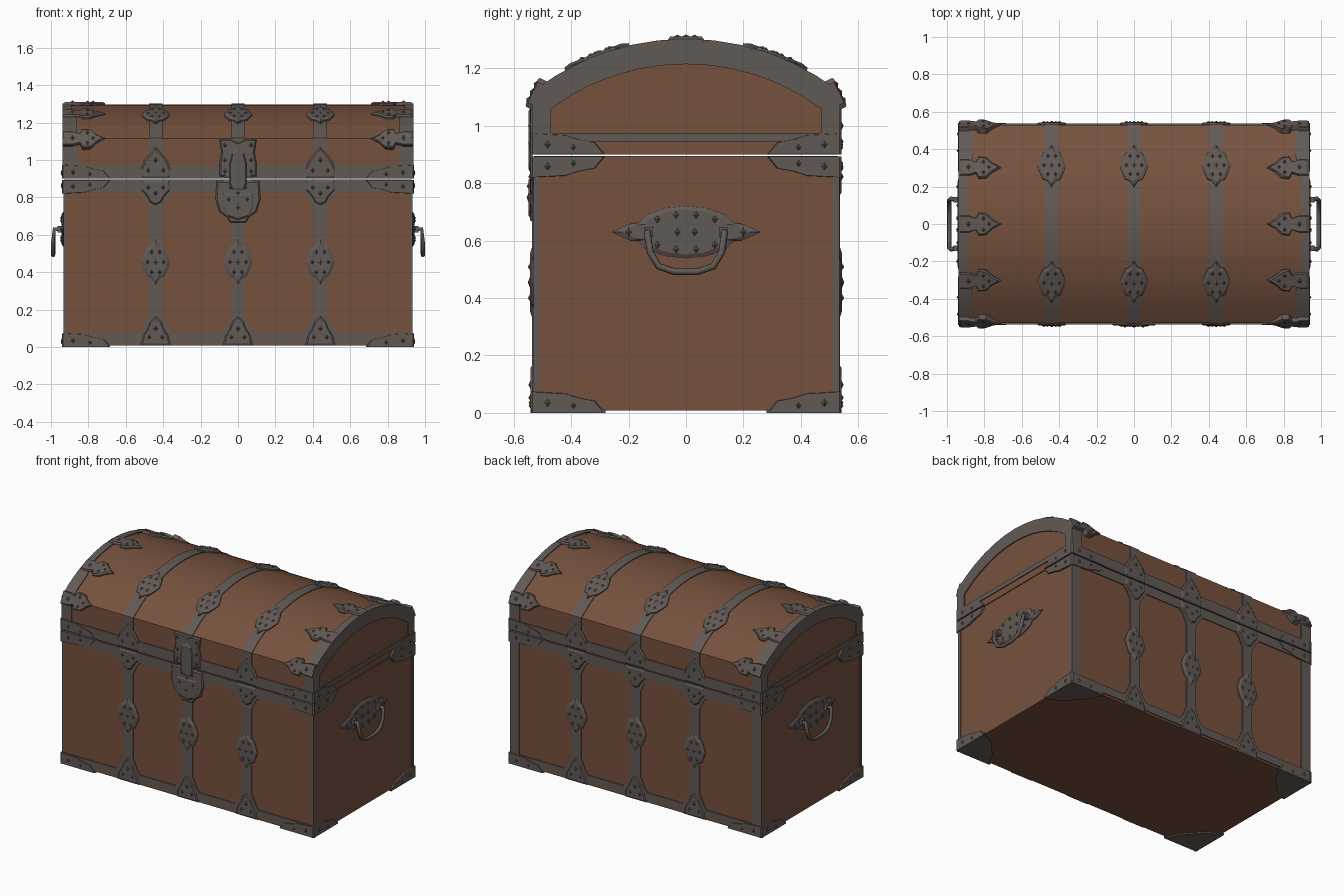
import bpy, bmesh, math
from mathutils import Vector

if "Cube" in bpy.data.objects:
    bpy.data.objects.remove(bpy.data.objects["Cube"])


def material(name, rgb):
    m = bpy.data.materials.new(name)
    m.diffuse_color = (*rgb, 1)
    m.use_nodes = True
    m.node_tree.nodes["Principled BSDF"].inputs["Base Color"].default_value = m.diffuse_color
    return m


WOOD = material("brown_wood", (0.180, 0.083, 0.048))
IRON = material("grey_iron", (0.121, 0.101, 0.092))
X, Y, Z = Vector((1, 0, 0)), Vector((0, 1, 0)), Vector((0, 0, 1))
HX, HY = 0.93, 0.53                       # half length and half depth
LOW, EDGE, TOP = 0.90, 1.115, 1.297       # lid underside, eaves, crown
SAG = TOP - EDGE
R = (HY ** 2 + SAG ** 2) / (2 * SAG)
ZC = TOP - R


def finish(name, bm, mat, mirror="", smooth=False):
    bmesh.ops.recalc_face_normals(bm, faces=bm.faces)
    me = bpy.data.meshes.new(name)
    bm.to_mesh(me)
    bm.free()
    me.materials.append(mat)
    if smooth:
        me.shade_smooth()
        me.set_sharp_from_angle(angle=math.radians(30))
    ob = bpy.data.objects.new(name, me)
    bpy.context.collection.objects.link(ob)
    add_mirror(ob, mirror)
    return ob


def add_mirror(ob, axes):
    if axes:
        mod = ob.modifiers.new("mirror", "MIRROR")
        mod.use_axis = ("X" in axes, "Y" in axes, False)
        mod.use_mirror_merge = False


def box(name, x, y, z, mat, mirror=""):
    bm = bmesh.new()
    bmesh.ops.create_cube(bm, size=1)
    for v in bm.verts:
        v.co = [a[0] + (c + 0.5) * (a[1] - a[0]) for a, c in zip((x, y, z), v.co)]
    return finish(name, bm, mat, mirror)


def sweep(name, rings, mat, mirror="", smooth=False):
    """Skin closed rings of points, with caps at both ends."""
    bm = bmesh.new()
    vs = [[bm.verts.new(p) for p in ring] for ring in rings]
    n = len(vs[0])
    for a, b in zip(vs, vs[1:]):
        for i in range(n):
            j = (i + 1) % n
            bm.faces.new((a[i], a[j], b[j], b[i]))
    bm.faces.new(vs[0])
    bm.faces.new(vs[-1])
    return finish(name, bm, mat, mirror, smooth)


def plate(name, o, u, v, outline, t, mirror="", inset=1.0, sink=0.006, studs=()):
    """Raised plate with a sloped rim; studs are (u, v, radius) pyramids."""
    o, n = Vector(o), u.cross(v)
    bm = bmesh.new()
    cu = sum(p[0] for p in outline) / len(outline)
    cv = sum(p[1] for p in outline) / len(outline)

    def ring(s, d):
        return [bm.verts.new(o + u * (cu + (a - cu) * s) + v * (cv + (b - cv) * s) + n * d)
                for a, b in outline]
    rings = [ring(1, -sink), ring(1, t * 0.4), ring(inset, t)]
    for a, b in zip(rings, rings[1:]):
        for i in range(len(a)):
            j = (i + 1) % len(a)
            bm.faces.new((a[i], a[j], b[j], b[i]))
    bm.faces.new(rings[0])
    bm.faces.new(rings[-1])
    for su, sv, r in studs:
        c = o + u * su + v * sv
        base = [bm.verts.new(c + n * (t - 0.003) + u * r * math.cos(k * math.pi / 2)
                             + v * r * 1.3 * math.sin(k * math.pi / 2)) for k in range(4)]
        tip = bm.verts.new(c + n * (t + 0.007))
        bm.faces.new(base)
        for i in range(4):
            bm.faces.new((base[i], base[(i + 1) % 4], tip))
    return finish(name, bm, IRON, mirror)


def both(half):
    """Outline symmetric about the v axis, from its right half."""
    return half + [(-a, b) for a, b in reversed(half) if a > 0]


def medallion(w, h):
    q = [(0, h), (0.28 * w, 0.72 * h), (0.62 * w, 0.62 * h), (0.86 * w, 0.28 * h), (w, 0)]
    return both(q + [(a, -b) for a, b in reversed(q[:-1])])


def ring_studs(w, h, n=6):
    return [(0.55 * w * math.cos(2 * math.pi * k / n), 0.5 * h * math.sin(2 * math.pi * k / n), 0.013)
            for k in range(n)] + [(0, 0, 0.02)]


# Lid profile: (y, z) points with outward normals
prof = [((-HY, LOW), (-1, 0))]
A = math.asin(HY / R)
for i in range(13):
    a = -A + 2 * A * i / 12
    nrm = (math.sin(a), math.cos(a)) if 0 < i < 12 else (math.copysign(1, a), 0.5)
    prof.append(((R * math.sin(a), ZC + R * math.cos(a)), nrm))
prof.append(((HY, LOW), (1, 0)))


def on_lid(x, i, d):
    (y, z), (ny, nz) = prof[i]
    return (x, y + ny * d, z + nz * d)


# Wooden body and domed lid
box("body", (-HX, HX), (-HY, HY), (0.008, 0.895), WOOD)
sweep("lid", [[on_lid(x, i, 0) for i in range(len(prof))] for x in (-HX, HX)], WOOD, smooth=True)

# Iron frame round both ends of the lid
rings = []
for i, ((y, z), _) in enumerate(prof):
    iy = y * 0.47 / HY
    iz = LOW if z < 1 else 1.06 + (z - EDGE) * 0.155 / SAG
    xe = 0.862 if abs(y) > 0.36 else 0.89
    rings.append([(0.937, iy, iz), on_lid(0.937, i, 0.006), on_lid(xe, i, 0.006),
                  on_lid(xe, i, -0.01), on_lid(0.92, i, -0.01), (0.92, iy, iz)])
sweep("lid_end_frame", rings, IRON, "X", smooth=True)
box("lid_end_band", (0.92, 0.936), (-0.53, 0.53), (0.945, 0.975), IRON, "X")

# Horizontal bands on front and back
box("lid_lower_band", (-0.935, 0.935), (-0.537, -0.52), (0.90, 0.97), IRON, "Y")
box("body_top_band", (-0.932, 0.932), (-0.536, -0.52), (0.83, 0.893), IRON, "Y")
box("body_bottom_band", (-0.932, 0.932), (-0.536, -0.52), (0.022, 0.075), IRON, "Y")

# Upright edges: thin on the ends, wide on the back
box("end_edge_strip", (0.92, 0.934), (0.51, 0.532), (0.02, 0.89), IRON, "XY")
box("back_edge_strip", (0.865, 0.934), (0.52, 0.535), (0.02, 0.89), IRON, "X")

# Corner mounts at the lid rim, body rim and base
corner = [(0, 0), (0.26, 0), (0.225, 0.042), (0.17, 0.052), (0.12, 0.068), (0, 0.074)]
for label, z, s in (("lid", 0.90, 1), ("body", 0.894, -1), ("base", 0.0, 1)):
    out = [(-a, b * s) for a, b in corner]
    st = [(-0.06, 0.035 * s, 0.015), (-0.15, 0.025 * s, 0.012)]
    plate(label + "_corner_front", (0.942, -HY, z), X, Z, out, 0.011, "XY", 0.96, studs=st)
    plate(label + "_corner_end", (HX, 0.542, z), Y, Z, out, 0.011, "XY", 0.96, studs=st)
plate("bottom_corner", (0.94, 0.54, 0.008), Y, X,
      [(0, 0), (-0.26, 0), (-0.21, -0.10), (-0.10, -0.20), (0, -0.25)], 0.008, "XY")

# Vertical straps with their ornaments
strap = both([(0.10, 0.06), (0.068, 0.10), (0.036, 0.17), (0.036, 0.74), (0.065, 0.80), (0.10, 0.84)])
lid_foot = both([(0.078, 0.0), (0.082, 0.05), (0.06, 0.10), (0.035, 0.13), (0, 0.17)])
body_head = both([(0.078, 0.0), (0.08, -0.05), (0.045, -0.09), (0.03, -0.12), (0, -0.135)])
base_foot = both([(0.08, 0.0), (0.07, 0.05), (0.045, 0.09), (0.03, 0.13), (0, 0.16)])
for label, x, mir in (("side", 0.44, "XY"), ("middle", 0.0, "Y")):
    plate(label + "_body_strap", (x, -HY, 0), X, Z, strap, 0.006, mir)
    plate(label + "_strap_medallion", (x, -HY, 0.455), X, Z, medallion(0.078, 0.125), 0.014, mir,
          0.8, studs=ring_studs(0.078, 0.125))
    plate(label + "_base_foot", (x, -HY, 0.008), X, Z, base_foot, 0.012, mir, 0.85,
          studs=[(-0.035, 0.045, 0.013), (0.035, 0.045, 0.013), (0, 0.09, 0.015)])
    plate(label + "_body_head", (x, -HY, 0.893), X, Z, body_head, 0.012, mir, 0.85,
          studs=[(-0.04, -0.04, 0.013), (0.04, -0.04, 0.013), (0, -0.07, 0.014)])
    plate(label + "_lid_foot", (x, -HY, LOW), X, Z, lid_foot, 0.012, mir, 0.85,
          studs=[(-0.04, 0.045, 0.013), (0.04, 0.045, 0.013), (0, 0.10, 0.015)])
    # straps over the dome
    sweep(label + "_lid_strap",
          [[on_lid(x - 0.036, i, -0.01), on_lid(x - 0.036, i, 0.005),
            on_lid(x + 0.036, i, 0.005), on_lid(x + 0.036, i, -0.01)] for i in range(len(prof))],
          IRON, mir.replace("Y", ""), smooth=True)
    a = math.asin(-0.31 / R)
    plate(label + "_lid_medallion", (x, R * math.sin(a), ZC + R * math.cos(a)), X,
          Vector((0, math.cos(a), -math.sin(a))), medallion(0.075, 0.12), 0.014, mir, 0.8, 0.012,
          studs=ring_studs(0.075, 0.12))

# Spear-shaped mounts pointing inward from the lid ends
half = [(0, 0.045), (-0.05, 0.045), (-0.09, 0.032), (-0.105, 0.062), (-0.145, 0.058), (-0.18, 0.025)]
spear = half + [(-0.225, 0)] + [(a, -b) for a, b in reversed(half)]
st = [(-0.13, 0.03, 0.013), (-0.13, -0.03, 0.013), (-0.05, 0, 0.016), (-0.16, 0, 0.012)]
for label, y, mir in (("crown", 0.0, "X"), ("slope", -0.30, "XY")):
    a = math.asin(y / R)
    plate(label + "_spear", (0.935, y, ZC + R * math.cos(a)), X,
          Vector((0, math.cos(a), -math.sin(a))), spear, 0.014, mir, 0.88, 0.01, studs=st)
n = Vector((0, -0.9, 0.436))
plate("eave_spear", (0.935, -HY, EDGE), X, Vector((0, n.z, -n.y)),
      [(a, b * 0.9) for a, b in spear], 0.008, "XY", 0.88, 0.025, studs=st)

# Lock and hasp on the front
plate("lock_plate", (0, -HY, 0), X, Z,
      both([(0.115, 0.89), (0.12, 0.79), (0.10, 0.725), (0.06, 0.695), (0.04, 0.665)]), 0.013, "", 0.93)
plate("lock_cover", (0, -0.54, 0), X, Z,
      both([(0.08, 0.82), (0.082, 0.75), (0.06, 0.70), (0, 0.68)]), 0.008, "", 0.9,
      studs=[(0, 0.75, 0.02), (0.05, 0.79, 0.012), (-0.05, 0.79, 0.012)])
plate("hasp_plate", (0, -HY, 0), X, Z,
      both([(0, 1.09), (0.045, 1.112), (0.10, 1.11), (0.088, 1.04), (0.10, 0.98), (0.10, 0.91)]),
      0.013, "", 0.92, studs=[(s * 0.07, z, 0.013) for s in (-1, 1) for z in (0.94, 1.0, 1.08)])
plate("hasp", (0, -0.54, 0), X, Z,
      both([(0, 1.06), (0.03, 1.04), (0.045, 0.98), (0.045, 0.87), (0.03, 0.84)]), 0.009, "", 0.9)

# Handle plates, brackets and hanging handles on both ends
q = [(0.26, 0), (0.20, 0.028), (0.165, 0.032), (0.14, 0.06), (0.07, 0.085), (0, 0.092)]
upper = q + [(-a, b) for a, b in reversed(q[:-1])]
plate("handle_plate", (HX, 0, 0.63), Y, Z, upper + [(a, -b) for a, b in reversed(upper[1:-1])],
      0.014, "X", 0.85,
      studs=[(s * y, z, 0.015) for s in (-1, 1) for y, z in
             ((0.20, 0), (0.10, 0.045), (0.10, -0.045), (0.035, 0.06), (0.035, -0.06), (0.03, 0))])
box("handle_bracket", (0.93, 0.965), (0.115, 0.145), (0.612, 0.648), IRON, "XY")
cu = bpy.data.curves.new("handle", "CURVE")
cu.dimensions, cu.bevel_depth, cu.bevel_resolution, cu.use_fill_caps = "3D", 0.012, 1, True
path = [(0.94, 0.13, 0.63), (0.982, 0.135, 0.63), (0.988, 0.125, 0.56), (0.988, 0.095, 0.51),
        (0.988, 0.04, 0.492)]
path += [(x, -y, z) for x, y, z in reversed(path)]
sp = cu.splines.new("POLY")
sp.points.add(len(path) - 1)
for p, c in zip(sp.points, path):
    p.co = (*c, 1)
cu.materials.append(IRON)
handle = bpy.data.objects.new("handle", cu)
bpy.context.collection.objects.link(handle)
add_mirror(handle, "X")
